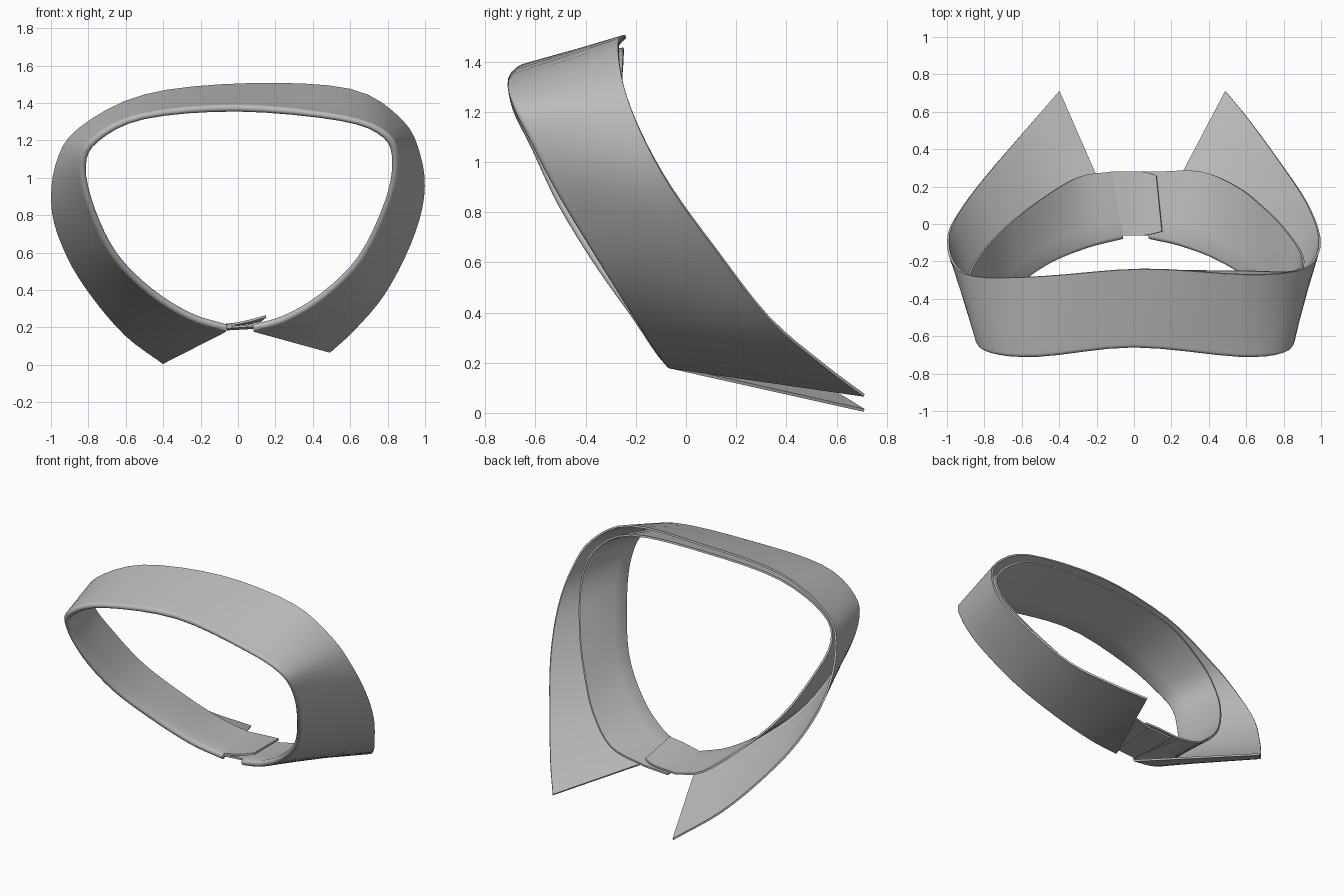
import bpy
import bmesh
import math
from mathutils import Vector

cube = bpy.data.objects.get("Cube")
if cube:
    bpy.data.objects.remove(cube, do_unlink=True)

STEPS = 4        # samples between neighbouring rail points
THICKNESS = 0.012
ROLL_RADIUS = 0.014
NECK_CENTRE = Vector((0, 0, 0.8))

# One plain cloth colour
cloth = bpy.data.materials.new("grey_cloth")
cloth.use_nodes = True
grey = (0.5, 0.5, 0.5, 1)
cloth.diffuse_color = grey
cloth.node_tree.nodes["Principled BSDF"].inputs["Base Color"].default_value = grey

# Rails run from the +x collar point, round the raised side, to the -x point
leaf_rail = [
    (.49, .71, .07), (.62, .55, .19), (.78, .33, .38), (.92, .12, .65),
    (.99, -.06, .9), (.97, -.18, 1.12), (.87, -.25, 1.31), (.6, -.27, 1.47),
    (.05, -.24, 1.5), (-.5, -.28, 1.44), (-.85, -.28, 1.26), (-.97, -.2, 1.07),
    (-.99, -.05, .82), (-.91, .1, .58), (-.78, .27, .37), (-.6, .48, .16),
    (-.4, .71, .01)]
fold_rail = [
    (.08, -.06, .21), (.25, -.1, .26), (.45, -.18, .38), (.65, -.31, .58),
    (.79, -.49, .87), (.83, -.6, 1.08), (.78, -.67, 1.22), (.55, -.69, 1.31),
    (0, -.64, 1.36), (-.5, -.69, 1.32), (-.75, -.67, 1.2), (-.82, -.6, 1.06),
    (-.77, -.49, .83), (-.65, -.34, .59), (-.46, -.2, .4), (-.25, -.11, .27),
    (-.06, -.06, .21)]
stand_rail = [
    (.12, .28, .2), (.36, .28, .26), (.55, .2, .41), (.68, .1, .58),
    (.8, -.02, .77), (.9, -.17, 1.02), (.86, -.25, 1.24), (.58, -.25, 1.42),
    (0, -.25, 1.45), (-.5, -.28, 1.4), (-.8, -.31, 1.24), (-.88, -.28, 1.08),
    (-.82, -.16, .87), (-.69, -.02, .63), (-.5, .13, .42), (-.3, .25, .26),
    (-.12, .28, .21)]


def smooth_rail(points):
    """Catmull-Rom curve through the rail points."""
    pts = [Vector(p) for p in points]
    pts = [2 * pts[0] - pts[1]] + pts + [2 * pts[-1] - pts[-2]]
    result = []
    for a, b, c, d in zip(pts, pts[1:], pts[2:], pts[3:]):
        for i in range(STEPS):
            t = i / STEPS
            result.append(b + 0.5 * t * (c - a + t * (
                2 * a - 5 * b + 4 * c - d + t * (3 * (b - c) + d - a))))
    result.append(pts[-2])
    return result


def straight(start, end, count):
    return [start.lerp(end, i / count) for i in range(count + 1)]


def collar_section(stand, fold, leaf):
    """Stand up to the fold, a half-round roll, then the leaf."""
    out = fold - NECK_CENTRE
    out.y = 0
    out.normalize()
    section = straight(stand, fold, 4)
    for i in range(1, 6):
        angle = math.pi * i / 6
        section.append(fold + out * ROLL_RADIUS * (1 - math.cos(angle))
                       - Vector((0, ROLL_RADIUS * math.sin(angle), 0)))
    return section + straight(fold + out * 2 * ROLL_RADIUS, leaf, 5)


def flap_section(stand, fold):
    return straight(stand, fold, 4)


def cloth_sheet(name, rails, section):
    """Loft a section along the rails and give it cloth thickness."""
    bm = bmesh.new()
    rows = [[bm.verts.new(p) for p in section(*points)]
            for points in zip(*map(smooth_rail, rails))]
    for row, following in zip(rows, rows[1:]):
        for i in range(len(row) - 1):
            bm.faces.new((row[i], row[i + 1], following[i + 1], following[i]))
    bmesh.ops.recalc_face_normals(bm, faces=bm.faces[:])
    mesh = bpy.data.meshes.new(name)
    bm.to_mesh(mesh)
    bm.free()
    mesh.materials.append(cloth)
    obj = bpy.data.objects.new(name, mesh)
    bpy.context.collection.objects.link(obj)
    solid = obj.modifiers.new("thickness", "SOLIDIFY")
    solid.thickness = THICKNESS
    solid.offset = 0
    bpy.ops.object.select_all(action="DESELECT")
    bpy.context.view_layer.objects.active = obj
    obj.select_set(True)
    bpy.ops.object.modifier_apply(modifier=solid.name)
    bpy.ops.object.shade_smooth_by_angle(angle=math.radians(50))


# Folded collar: inner stand, rolled fold and turned-down leaf
cloth_sheet("folded_collar", (stand_rail, fold_rail, leaf_rail), collar_section)

# Stand ends that overlap at the opening
cloth_sheet("under_flap", ([stand_rail[0], (-.06, .28, .19)],
                           [fold_rail[0], (-.06, -.06, .2)]), flap_section)
cloth_sheet("over_flap", ([stand_rail[-1], (.04, .28, .22), (.12, .26, .235)],
                          [fold_rail[-1], (.06, -.06, .235), (.15, -.04, .26)]),
            flap_section)
